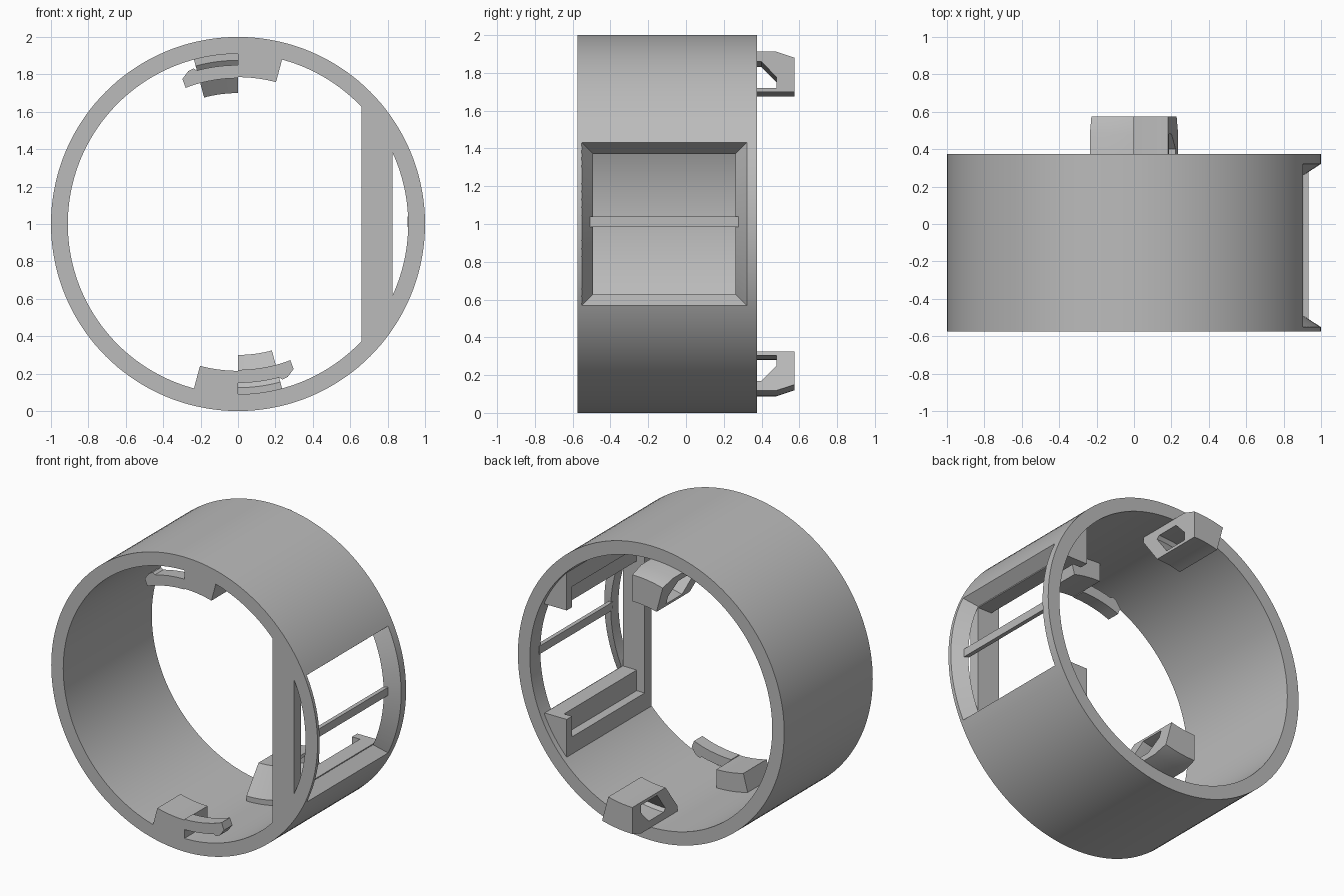
import bpy, bmesh
from math import radians, sin, cos

default = bpy.data.objects.get("Cube")
if default:
    bpy.data.objects.remove(default, do_unlink=True)

grey = bpy.data.materials.new("plain grey")
grey.use_nodes = True
grey.diffuse_color = (0.5, 0.5, 0.5, 1)
grey.node_tree.nodes["Principled BSDF"].inputs["Base Color"].default_value = (0.5, 0.5, 0.5, 1)

FRONT, BACK = -0.575, 0.375


def loft(name, layers, hole=0, closed=False):
    """Join equal cross-sections; the last `hole` points of each are an inner loop."""
    bm = bmesh.new()
    rows = [[bm.verts.new(p) for p in layer] for layer in layers]
    n = len(layers[0]) - hole
    loops = [range(n)] + ([range(n, n + hole)] if hole else [])
    pairs = list(zip(rows, rows[1:])) + ([(rows[-1], rows[0])] if closed else [])
    for a, b in pairs:
        for loop in loops:
            for i, j in zip(loop, list(loop[1:]) + [loop[0]]):
                bm.faces.new((a[i], a[j], b[j], b[i]))
    if not closed:
        for row in (rows[0], rows[-1]):
            if hole:
                for i in range(n):
                    j = (i + 1) % n
                    bm.faces.new((row[i], row[j], row[n + j], row[n + i]))
            else:
                bm.faces.new(row)
    bmesh.ops.recalc_face_normals(bm, faces=bm.faces)
    mesh = bpy.data.meshes.new(name)
    bm.to_mesh(mesh)
    bm.free()
    mesh.materials.append(grey)
    obj = bpy.data.objects.new(name, mesh)
    bpy.context.collection.objects.link(obj)
    return obj


def polar(r, y, deg):
    """Point at radius r, turned from the top toward +x around the ring axis."""
    a = radians(deg)
    return (r * sin(a), y, 1 + r * cos(a))


def sweep(name, profile, start, end, steps=8, hole=0):
    """Sweep a (y, radius) profile around the ring axis."""
    angles = [start + (end - start) * i / steps for i in range(steps + 1)]
    return loft(name, [[polar(r, y, a) for y, r in profile] for a in angles], hole)


def rect(y0, y1, r0, r1):
    return [(y0, r0), (y1, r0), (y1, r1), (y0, r1)]


def prism(name, outline, y0, y1, side=1):
    """Extrude an (x, height from centre) outline along y."""
    return loft(name, [[(x, y, 1 + side * h) for x, h in outline] for y in (y0, y1)])


def smooth(obj):
    bpy.ops.object.select_all(action='DESELECT')
    obj.select_set(True)
    bpy.context.view_layer.objects.active = obj
    bpy.ops.object.shade_smooth_by_angle(angle=radians(30))


# Main ring
SEGMENTS = 144
ring = loft("ring", [[polar(r, y, 360 * i / SEGMENTS) for y, r in rect(FRONT, BACK, 0.91, 1)]
                     for i in range(SEGMENTS)], closed=True)

# Side window with bevelled reveal, cut through the ring
rim = [(0.88, -0.473, 0.243, 23.6), (1.02, -0.565, 0.335, 25.8)]
layers = []
for i in range(25):
    t = i / 12 - 1
    (ri, a0, a1, ai), (ro, b0, b1, ao) = rim
    layers.append([polar(ri, a0, 90 + t * ai), polar(ri, a1, 90 + t * ai),
                   polar(ro, b1, 90 + t * ao), polar(ro, b0, 90 + t * ao)])
cutter = loft("window_cutter", layers)
cutter.hide_render = True
cut = ring.modifiers.new("window", 'BOOLEAN')
cut.operation, cut.solver, cut.object = 'DIFFERENCE', 'EXACT', cutter
bpy.context.view_layer.objects.active = ring
bpy.ops.object.modifier_apply(modifier=cut.name)
bpy.data.objects.remove(cutter, do_unlink=True)
parts = [ring]

# Crossbar over the window
parts.append(prism("window_crossbar", [(0.905, -0.015), (0.933, -0.015),
                                       (0.933, 0.04), (0.905, 0.04)], -0.51, 0.28))

# Inner frame: front plate, then a ledge, rail and end tab below and above
parts.append(prism("frame_front_plate", [(0.66, -0.683), (0.825, -0.47),
                                         (0.825, 0.47), (0.66, 0.683)], FRONT, -0.5))
for label, side in (("lower", -1), ("upper", 1)):
    parts.append(prism(label + "_rail", [(0.72, 0.61), (0.825, 0.47),
                                         (0.825, 0.37), (0.72, 0.37)], -0.5, 0.28, side))
    parts.append(prism(label + "_ledge", [(0.66, 0.683), (0.72, 0.61),
                                          (0.72, 0.51), (0.66, 0.51)], -0.5, 0.28, side))
    parts.append(prism(label + "_end_tab", [(0.66, 0.683), (0.825, 0.47),
                                            (0.825, 0.37), (0.66, 0.37)], 0.28, 0.337, side))

# Front catches and rear hooks, top and bottom, half a turn apart
HOOK = [(0.09, 0.912), (0.09, 0.875), (0.22, 0.7), (0.575, 0.7), (0.575, 0.88), (0.48, 0.912)]
HOOK_HOLE = [(0.24, 0.86), (0.22, 0.84), (0.31, 0.72), (0.48, 0.72), (0.48, 0.775), (0.4, 0.86)]
ARM = [(0, 0.85), (-4, 0.85), (-8, 0.85), (-12, 0.85), (-15, 0.85), (-16, 0.865),
       (-18, 0.86), (-21, 0.83)]
for label, turn in (("top", 0), ("bottom", 180)):
    parts.append(sweep(label + "_catch_block", rect(FRONT, -0.325, 0.785, 0.93), turn, turn + 15))
    parts.append(loft(label + "_catch_arm",
                      [[polar(r, y, turn + a) for y, r in rect(FRONT, -0.485, 0.78, outer)]
                       for a, outer in ARM]))
    parts.append(sweep(label + "_rear_hook", HOOK + HOOK_HOLE, turn, turn - 15, hole=6))

for part in parts:
    smooth(part)
